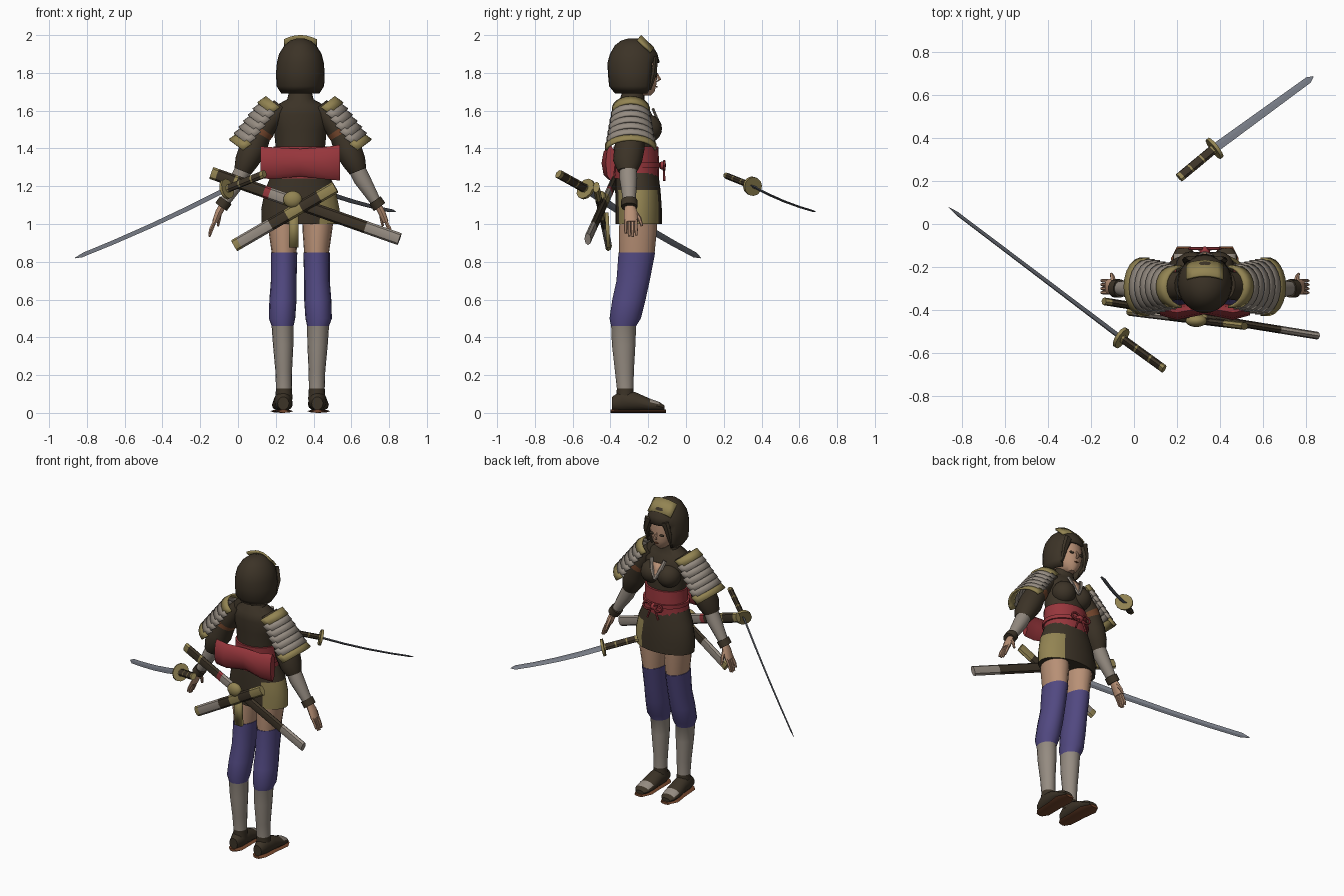
import bpy, bmesh
from math import sin, cos, pi, radians
from mathutils import Vector, Matrix

if "Cube" in bpy.data.objects:
    bpy.data.objects.remove(bpy.data.objects["Cube"])

COLOURS = {
    "dark_cloth": (.045, .033, .02), "grey_cloth": (.30, .26, .22), "gold": (.29, .23, .085),
    "skin": (.48, .28, .18), "red_sash": (.31, .037, .045), "purple_sock": (.083, .066, .22),
    "steel": (.18, .195, .23), "rust_leather": (.17, .06, .025),
}
NAMES = list(COLOURS)
MATS = []
for mat_name, rgb in COLOURS.items():
    m = bpy.data.materials.new(mat_name)
    m.use_nodes = True
    m.diffuse_color = (*rgb, 1)
    m.node_tree.nodes["Principled BSDF"].inputs["Base Color"].default_value = (*rgb, 1)
    MATS.append(m)
DARK, GREY, GOLD, SKIN, RED, PURPLE, STEEL, RUST = range(8)
CX = .33  # centre line of the figure
X, Y, Z = Vector((1, 0, 0)), Vector((0, 1, 0)), Vector((0, 0, 1))


def finish(name, bm, angle=40, recalc=True):
    if recalc:
        bmesh.ops.recalc_face_normals(bm, faces=bm.faces)
    mesh = bpy.data.meshes.new(name)
    bm.to_mesh(mesh)
    bm.free()
    for m in MATS:
        mesh.materials.append(m)
    ob = bpy.data.objects.new(name, mesh)
    bpy.context.collection.objects.link(ob)
    bpy.ops.object.select_all(action='DESELECT')
    ob.select_set(True)
    bpy.context.view_layer.objects.active = ob
    bpy.ops.object.shade_smooth_by_angle(angle=radians(angle))
    return ob


def loft(name, rings, mats, n=14, ref=X, axis=None, rule=None, angle=40):
    """Skin elliptical rings (x, y, z, ra, rb); mats is one colour or one per segment."""
    bm = bmesh.new()
    pts = [Vector(r[:3]) for r in rings]
    loops = []
    for i, r in enumerate(rings):
        t = axis or (pts[min(i + 1, len(pts) - 1)] - pts[max(i - 1, 0)]).normalized()
        u = (ref - t * ref.dot(t)).normalized()
        v = t.cross(u)
        loops.append([bm.verts.new(pts[i] + u * r[3] * cos(2 * pi * k / n) + v * r[4] * sin(2 * pi * k / n))
                      for k in range(n)])
    for i in range(len(loops) - 1):
        for k in range(n):
            f = bm.faces.new((loops[i][k], loops[i][(k + 1) % n], loops[i + 1][(k + 1) % n], loops[i + 1][k]))
            f.material_index = mats if isinstance(mats, int) else mats[i]
    for loop, end in ((loops[0], 0), (loops[-1], -1)):
        bm.faces.new(loop).material_index = mats if isinstance(mats, int) else mats[end]
    bmesh.ops.recalc_face_normals(bm, faces=bm.faces)
    if rule:
        for f in list(bm.faces):
            f.normal_update()
            got = rule(f.calc_center_median(), f.normal)
            if got == "cut":
                bm.faces.remove(f)
            elif got is not None:
                f.material_index = got
    return finish(name, bm, angle, recalc=False)


def sheet(name, fn, nu, nv, mat, thick):
    """Curved plate from fn(u, v), u in -1..1 and v in 0..1."""
    bm = bmesh.new()
    g = [[bm.verts.new(fn(2 * i / nu - 1, j / nv)) for j in range(nv + 1)] for i in range(nu + 1)]
    for i in range(nu):
        for j in range(nv):
            bm.faces.new((g[i][j], g[i + 1][j], g[i + 1][j + 1], g[i][j + 1])).material_index = mat
    ob = finish(name, bm)
    mod = ob.modifiers.new("thickness", 'SOLIDIFY')
    mod.thickness, mod.offset = thick, 0
    return ob


def ball(name, loc, scale, mat):
    bm = bmesh.new()
    bmesh.ops.create_uvsphere(bm, u_segments=16, v_segments=10, radius=1,
                              matrix=Matrix.Translation(loc) @ Matrix.Diagonal((*scale, 1)))
    for f in bm.faces:
        f.material_index = mat
    return finish(name, bm)


def upright(name, rows, mats, **kw):
    """Body part from rows of (centre y, z, rx, ry) on the centre line."""
    return loft(name, [(CX, *r) for r in rows], mats, axis=Z, **kw)


# Torso, sash and skirt
upright("torso", [(-.265, 1.25, .12, .1), (-.265, 1.4, .13, .105), (-.27, 1.5, .14, .105),
                  (-.28, 1.58, .155, .1), (-.29, 1.63, .125, .085), (-.285, 1.66, .07, .065),
                  (-.275, 1.72, .055, .055)], DARK, n=20)
upright("sash", [(-.262, 1.24, .155, .118), (-.262, 1.32, .14, .12), (-.265, 1.41, .142, .118)], RED, n=20)
upright("skirt", [(-.25, 1.0, .205, .122), (-.25, 1.08, .207, .122), (-.255, 1.18, .187, .12),
                  (-.26, 1.27, .15, .113)], DARK, n=24,
        rule=lambda c, nrm: GOLD if nrm.x > .35 and c.z < 1.19 and nrm.z > -.5 else None)
loft("sash_bow", [(CX - .21, -.4, 1.325, .085, .025), (CX - .13, -.412, 1.322, .083, .035),
                  (CX, -.39, 1.325, .073, .03), (CX + .13, -.412, 1.322, .085, .035),
                  (CX + .21, -.4, 1.325, .095, .025)], RED, n=8, ref=Z, axis=X)
upright("sash_cord", [(-.262, 1.3, .152, .13), (-.262, 1.325, .152, .13)], RED, n=20)
ball("sash_knot", (CX, -.125, 1.31), (.025, .02, .022), RED)
sheet("neck_skin", lambda u, v: (CX + .04 * u * (1 - v), -.166 + .03 * v, 1.59 - .09 * v), 2, 2, SKIN, .008)

for s, side in ((-1, "right"), (1, "left")):
    def at(dx, y, z):
        return (CX + s * dx, y, z)

    def limb(name, rows, mats, **kw):
        return loft(side + "_" + name, [at(*r[:3]) + tuple(r[3:]) for r in rows], mats, **kw)

    ball(side + "_bust", at(.062, -.203, 1.505), (.075, .076, .075), DARK)
    limb("collar", [(.05, -.175, 1.61, .014, .008), (.03, -.15, 1.55, .014, .008),
                    (.0, -.135, 1.49, .01, .008)], GREY, n=6)
    # Cord loop and hanging tail at the front
    loop = [(.04 + .032 * cos(a * pi / 4), -.115, 1.31 + .024 * sin(a * pi / 4), .007, .007) for a in range(9)]
    limb("cord_loop", loop, RED, n=6, ref=Y)
    limb("cord_tail", [(.01, -.118, 1.31, .007, .007), (.04, -.115, 1.23, .007, .007)], RED, n=6)

    # Leg, sock and shin wrap
    limb("leg", [(.096, -.25, 1.06, .084, .1), (.09, -.255, .96, .078, .1), (.086, -.26, .85, .066, .094),
                 (.086, -.26, .85, .07, .097), (.088, -.28, .7, .068, .088), (.092, -.302, .6, .072, .088),
                 (.097, -.322, .5, .07, .083), (.094, -.33, .46, .058, .066), (.091, -.33, .36, .054, .062),
                 (.088, -.326, .22, .044, .05), (.087, -.322, .13, .042, .044), (.087, -.322, .07, .046, .048)],
         [SKIN, SKIN] + [PURPLE] * 5 + [GREY] * 3 + [DARK], axis=Z, n=16)
    # Shoe on a thin sole
    limb("shoe", [(.09, -.392, .05, .03, .035), (.09, -.34, .065, .047, .058), (.092, -.27, .06, .05, .052),
                  (.096, -.19, .042, .055, .034), (.098, -.14, .034, .05, .024), (.098, -.115, .026, .03, .014)],
         DARK, axis=Y, n=14, rule=lambda c, nrm: GREY if nrm.z > .6 and -.2 < c.y < -.14 else None)
    limb("sole", [(.09, -.4, .009, .025, .009), (.09, -.37, .009, .048, .009), (.094, -.25, .009, .052, .009),
                  (.098, -.16, .009, .06, .009), (.098, -.105, .009, .032, .009)], RUST, axis=Y, n=8)

    # Sleeve with a strap, forearm wrap and cuff
    limb("sleeve", [(.1, -.285, 1.62, .065, .055), (.18, -.29, 1.53, .07, .062), (.2, -.29, 1.5, .074, .068),
                    (.22, -.292, 1.47, .072, .066), (.25, -.3, 1.4, .08, .075), (.285, -.31, 1.33, .076, .064),
                    (.305, -.31, 1.28, .052, .048)], [DARK, DARK, RUST, DARK, DARK, DARK], ref=Y)
    limb("forearm", [(.285, -.305, 1.32, .046, .046), (.325, -.305, 1.24, .047, .046), (.395, -.3, 1.125, .034, .03),
                     (.395, -.3, 1.125, .043, .038), (.42, -.3, 1.09, .043, .038)],
         [GREY, GREY, DARK, DARK], ref=Y)
    # Hand with fingers
    limb("palm", [(.41, -.297, 1.1, .026, .02), (.432, -.293, 1.06, .036, .02), (.452, -.292, 1.01, .037, .016)],
         SKIN, ref=Y, n=10)
    for k in range(4):
        y = -.319 + .018 * k
        drop = (.0, .015, .018, .01)[k]
        limb("finger_%d" % k, [(.45, y, 1.02, .009, .01), (.474, y * 1.02 + .006, .975 - drop, .009, .009),
                               (.482, y * 1.04 + .012, .95 - drop, .006, .006)], SKIN, ref=Y, n=6)
    limb("thumb", [(.425, -.28, 1.075, .014, .014), (.43, -.247, 1.03, .011, .011), (.436, -.233, .99, .007, .007)],
         SKIN, ref=Y, n=6)

    # Overlapping shoulder plates, gold at both ends
    along, out = Vector((.61, 0, -.79)), Vector((.79, 0, .61))
    for k in range(7):
        half = .095 + .006 * k

        def plate(u, v):
            p = Vector((.185, -.292, 1.665)) + along * (.041 * k - .01 + .055 * v)
            p += out * (.016 * v - .09 * (1 - cos(u * 1.45)) / .88)
            p.y += half * sin(u * 1.45)
            return at(*p)
        sheet("%s_shoulder_plate_%d" % (side, k), plate, 10, 1, GOLD if k in (0, 6) else GREY, .012)

    # Facial details
    ball(side + "_eye", at(.037, -.158, 1.785), (.017, .006, .008), DARK)
    limb("hair_lock", [(.06, -.16, 1.88, .03, .012), (.085, -.168, 1.8, .022, .016), (.088, -.19, 1.71, .006, .006)],
         DARK, n=6)

# Head, bobbed hair and forehead plate
upright("head", [(-.235, 1.68, .025, .05), (-.24, 1.7, .05, .075), (-.245, 1.74, .078, .09),
                 (-.245, 1.8, .092, .094), (-.25, 1.88, .09, .09)], SKIN, n=18)
loft("nose", [(CX, -.155, 1.8, .006, .006), (CX, -.14, 1.765, .011, .01), (CX, -.155, 1.752, .008, .004)],
     SKIN, n=6, axis=Z)
ball("mouth", (CX, -.156, 1.727), (.016, .005, .005), RUST)
hair = upright("hair", [(-.275, 1.69, .1, .1), (-.277, 1.73, .126, .13), (-.277, 1.8, .129, .137),
                        (-.277, 1.855, .124, .138), (-.277, 1.9, .113, .126), (-.277, 1.945, .085, .1),
                        (-.277, 1.97, .055, .068), (-.277, 1.982, .02, .03)], DARK, n=24,
               rule=lambda c, nrm: "cut" if c.z < 1.85 and c.y > -.277 + 1.05 * abs(c.x - CX)
               or nrm.z < -.9 else None)
shell = hair.modifiers.new("thickness", 'SOLIDIFY')
shell.thickness, shell.offset = .014, -1
sheet("forehead_plate", lambda u, v: (CX + .085 * u, -.172 - .07 * v - .015 * u * u,
                                      1.93 + .066 * v - .022 * u * u), 6, 2, GOLD, .012)


def sword(name, butt, guard, tip, width, ref):
    """Wrapped handle, round guard and curved blade."""
    b, g, t = Vector(butt), Vector(guard), Vector(tip)
    d = (t - g).normalized()
    cuts = [0, .08, .3, .34, .62, .66, .93, 1]
    loft(name + "_handle", [(*b.lerp(g, c), .024, .017) for c in cuts],
         [GOLD, DARK, GOLD, DARK, GOLD, DARK, GOLD], n=8, ref=ref)
    loft(name + "_guard", [(*(g - d * .008), .058, .05), (*(g + d * .008), .058, .05)], GOLD, n=12, ref=ref)
    rows = []
    for c in (0, .25, .5, .75, .95, 1):
        p = g.lerp(t, c) - Z * .05 * c * (1 - c)
        w = width * (1 - .25 * c) if c < 1 else .002
        rows.append((*p, w, w * .3))
    loft(name + "_blade", rows, STEEL, n=4, ref=ref, angle=20)


def scabbard(name, a, b, parts):
    """Flat sheath from a to b with colour bands (start, colour)."""
    a, b = Vector(a), Vector(b)
    stops = [p[0] for p in parts] + [1]
    loft(name, [(*a.lerp(b, c), .033, .018) for c in stops], [p[1] for p in parts], n=8, ref=Z)


# Two drawn swords and two sheaths behind the hips
sword("long_sword", (.14, -.675, 1.265), (-.06, -.53, 1.185), (-.863, .078, .82), .02, Vector((.3, .4, .8)))
sword("short_sword", (.21, .215, 1.255), (.375, .352, 1.2), (.835, .687, 1.065), .023, Vector((.6, -.7, .4)))
scabbard("long_scabbard", (-.14, -.36, 1.27), (.855, -.52, .92),
         [(0, GOLD), (.03, DARK), (.12, GOLD), (.135, DARK), (.28, RED), (.31, GREY), (.39, GOLD),
          (.47, DARK), (.82, GREY)])
scabbard("short_scabbard", (-.02, -.41, .885), (.515, -.475, 1.195),
         [(0, GOLD), (.05, GREY), (.36, DARK), (.52, GOLD), (.66, DARK), (.84, GOLD)])
ball("scabbard_knot", (.29, -.45, 1.13), (.05, .03, .045), GOLD)
sheet("hanging_tassel", lambda u, v: (.295 + .026 * u, -.42 + .01 * v, 1.06 - .185 * v), 1, 1, GOLD, .02)
